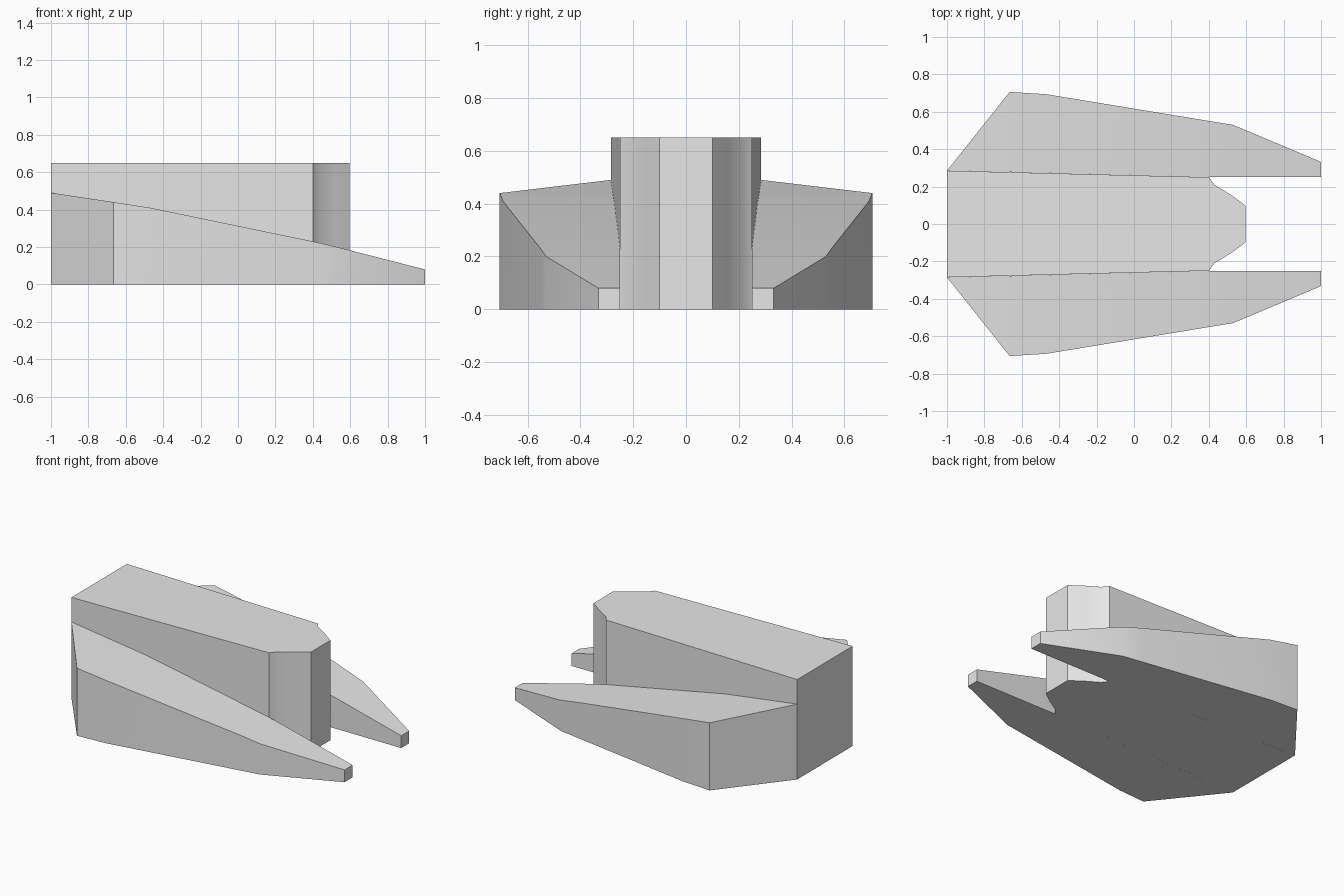
import bpy, bmesh, math

cube = bpy.data.objects.get("Cube")
if cube:
    bpy.data.objects.remove(cube, do_unlink=True)

grey = bpy.data.materials.new("light grey")
grey.use_nodes = True
colour = (0.8, 0.8, 0.8, 1)
grey.diffuse_color = colour
grey.node_tree.nodes["Principled BSDF"].inputs["Base Color"].default_value = colour


def finish(name, bm):
    bmesh.ops.recalc_face_normals(bm, faces=bm.faces)
    mesh = bpy.data.meshes.new(name)
    bm.to_mesh(mesh)
    bm.free()
    mesh.materials.append(grey)
    obj = bpy.data.objects.new(name, mesh)
    bpy.context.collection.objects.link(obj)
    bpy.ops.object.select_all(action='DESELECT')
    obj.select_set(True)
    bpy.context.view_layer.objects.active = obj
    bpy.ops.object.shade_smooth_by_angle(angle=math.radians(40))


# Central block with a tapered nose: mirrored half outline, extruded upward
half = [(-1, 0.285), (0.4, 0.25), (0.43, 0.21), (0.52, 0.155), (0.595, 0.10)]
outline = half + [(x, -y) for x, y in reversed(half)]
bm = bmesh.new()
base = bm.faces.new([bm.verts.new((x, y, 0)) for x, y in outline])
top = bmesh.ops.extrude_face_region(bm, geom=[base], use_keep_orig=True)
bmesh.ops.translate(bm, vec=(0, 0, 0.65),
                    verts=[v for v in top["geom"] if isinstance(v, bmesh.types.BMVert)])
finish("central_block", bm)

# Sloping side wings, lofted from rear to tip: x, inner y, outer y, top z
stations = [(-0.665, 0.277, 0.706, 0.44), (-0.47, 0.272, 0.694, 0.41),
            (0.4, 0.25, 0.551, 0.23), (0.53, 0.25, 0.53, 0.20),
            (1, 0.25, 0.332, 0.08)]


def wing(name, side):
    bm = bmesh.new()
    # Rear vertical edge where the wing meets the block
    rear = [bm.verts.new((-1, side * 0.285, z)) for z in (0, 0.49)]
    rings = []
    for x, inner, outer, z in stations:
        rings.append([bm.verts.new((x, side * y, h)) for y, h in
                      ((inner, 0), (outer, 0), (outer, z), (inner, z))])
    low_in, low_out, up_out, up_in = rings[0]
    bm.faces.new((rear[0], low_out, up_out, rear[1]))
    bm.faces.new((rear[0], rear[1], up_in, low_in))
    bm.faces.new((rear[0], low_in, low_out))
    bm.faces.new((rear[1], up_out, up_in))
    for a, b in zip(rings, rings[1:]):
        for i in range(4):
            j = (i + 1) % 4
            bm.faces.new((a[i], a[j], b[j], b[i]))
    bm.faces.new(rings[-1])
    finish(name, bm)


wing("left_wing", 1)
wing("right_wing", -1)
